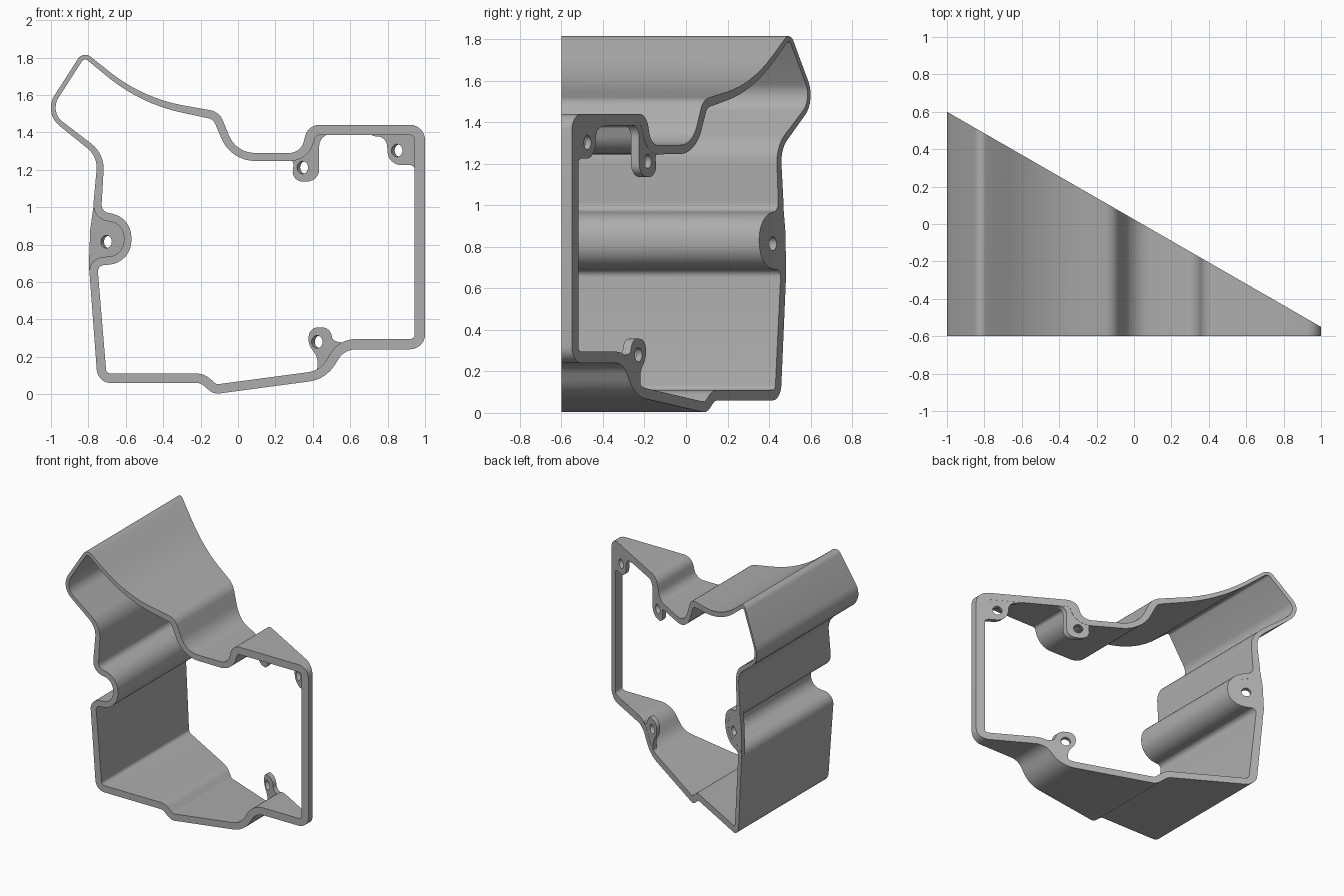
import bpy, bmesh, math
from mathutils import Vector

cube = bpy.data.objects.get("Cube")
if cube:
    bpy.data.objects.remove(cube)

metal = bpy.data.materials.new("plain_grey")
metal.use_nodes = True
GREY = (0.42, 0.42, 0.42, 1)
metal.diffuse_color = GREY
metal.node_tree.nodes["Principled BSDF"].inputs["Base Color"].default_value = GREY

FRONT = -0.6
SLOPE = -0.575


def slant(x):
    """Depth of the slanted rear plane at x."""
    return 0.025 + SLOPE * x


def rounded(corners, steps=8):
    """Round each (x, z, cut) corner with an arc starting `cut` away from it."""
    path = []
    count = len(corners)
    for i, (x, z, cut) in enumerate(corners):
        here = Vector((x, z))
        if cut <= 0:
            path.append(here)
            continue
        a = (Vector(corners[i - 1][:2]) - here).normalized()
        b = (Vector(corners[(i + 1) % count][:2]) - here).normalized()
        half = a.angle(b) / 2
        radius = cut * math.tan(half)
        middle = (a + b).normalized()
        centre = here + middle * (radius / math.sin(half))
        start, end = here + a * cut - centre, here + b * cut - centre
        sweep = math.pi - 2 * half
        for k in range(steps + 1):
            t = k / steps
            p = (start * math.sin((1 - t) * sweep) + end * math.sin(t * sweep)) / math.sin(sweep)
            path.append(centre + p)
    return path


def inset(corners):
    """Offset (x, z, cut, thickness) corners inward, keeping arcs concentric."""
    result = []
    count = len(corners)
    for i, (x, z, cut, thick) in enumerate(corners):
        here = Vector((x, z))
        d1 = (here - Vector(corners[i - 1][:2])).normalized()
        d2 = (Vector(corners[(i + 1) % count][:2]) - here).normalized()
        n1, n2 = Vector((d1.y, -d1.x)), Vector((d2.y, -d2.x))
        p = here + (n1 + n2) * (thick / (1 + n1.dot(n2)))
        turn = math.atan2(d1.x * d2.y - d1.y * d2.x, d1.dot(d2))
        result.append((p.x, p.y, max(cut + thick * math.tan(turn / 2), 0.006)))
    return result


def finish(name, bm):
    bmesh.ops.recalc_face_normals(bm, faces=bm.faces)
    mesh = bpy.data.meshes.new(name)
    bm.to_mesh(mesh)
    bm.free()
    mesh.materials.append(metal)
    obj = bpy.data.objects.new(name, mesh)
    bpy.context.collection.objects.link(obj)
    bpy.ops.object.select_all(action="DESELECT")
    obj.select_set(True)
    bpy.context.view_layer.objects.active = obj
    bpy.ops.object.shade_smooth_by_angle(angle=math.radians(32))


def bridge(bm, one, two):
    for i in range(len(one)):
        bm.faces.new((one[i - 1], one[i], two[i], two[i - 1]))


# Housing wall: outer corners as x, z, corner cut, wall thickness
WALL = [
    (-0.828, 1.836, 0.05, 0.025), (-0.507, 1.582, 0.22, 0.032),
    (-0.1, 1.51, 0.05, 0.045), (-0.01, 1.29, 0.1, 0.042),
    (0.335, 1.29, 0.06, 0.045), (0.375, 1.44, 0.06, 0.055),
    (1, 1.44, 0.08, 0.055), (1, 0.24, 0.08, 0.055),
    (0.57, 0.24, 0.06, 0.055), (0.47, 0.08, 0.09, 0.05),
    (-0.13, 0, 0.03, 0.05), (-0.2, 0.06, 0.02, 0.05),
    (-0.75, 0.06, 0.07, 0.05), (-0.8, 0.73, 0.08, 0.045),
    (-0.61, 0.74, 0.08, 0.04), (-0.61, 0.91, 0.07, 0.04),
    (-0.78, 0.94, 0.08, 0.045), (-0.75, 1.27, 0.07, 0.035),
    (-1.041, 1.505, 0.11, 0.025),
]


def build_wall():
    bm = bmesh.new()
    outer = rounded([c[:3] for c in WALL])
    inner = rounded(inset(WALL))

    def ring(path, depth):
        return [bm.verts.new((p.x, depth(p.x), p.y)) for p in path]

    loops = [ring(outer, lambda x: FRONT), ring(outer, slant),
             ring(inner, slant), ring(inner, lambda x: FRONT)]
    for i in range(4):
        bridge(bm, loops[i - 1], loops[i])
    finish("housing_wall", bm)


# Screw lugs: thin plates on the slanted plane, with a hole square to it
def build_lug(name, corners, hole_x, hole_z, radius=0.034, thick=0.04):
    bm = bmesh.new()
    outline = rounded(corners)
    lean = math.cos(math.atan(SLOPE))
    shift = thick * SLOPE * lean * lean
    turns = [2 * math.pi * k / 24 for k in range(24)]
    sides = []
    for back, drop, move in ((True, 0.001, 0), (False, thick, shift)):
        edge = [bm.verts.new((p.x, slant(p.x) - drop, p.y)) for p in outline]
        hole = []
        for a in turns:
            x = hole_x + move + radius * lean * math.cos(a)
            hole.append(bm.verts.new((x, slant(x) - drop, hole_z + radius * math.sin(a))))
        edges = [bm.edges.new((loop[i - 1], loop[i]))
                 for loop in (edge, hole) for i in range(len(loop))]
        bmesh.ops.triangle_fill(bm, edges=edges, use_beauty=True,
                                normal=(-SLOPE, 1, 0))
        sides.append((edge, hole))
    for one, two in zip(*sides):
        bridge(bm, one, two)
    finish(name, bm)


build_wall()

build_lug("side_lug", [
    (-0.785, 0.6, 0), (-0.798, 0.68, 0), (-0.79, 0.88, 0), (-0.765, 1.06, 0),
    (-0.74, 0.95, 0.03), (-0.59, 0.93, 0.06), (-0.59, 0.72, 0.06),
    (-0.75, 0.715, 0.03)], -0.687, 0.815)

build_lug("upper_middle_lug", [
    (0.24, 1.268, 0), (0.3, 1.25, 0.03), (0.285, 1.137, 0.06),
    (0.434, 1.137, 0.065), (0.434, 1.375, 0.05), (0.52, 1.4, 0),
    (0.41, 1.41, 0), (0.365, 1.31, 0)], 0.362, 1.212)

build_lug("lower_lug", [
    (0.36, 0.1, 0), (0.425, 0.12, 0.03), (0.425, 0.2, 0.03),
    (0.372, 0.27, 0.04), (0.385, 0.355, 0.04), (0.495, 0.36, 0.05),
    (0.505, 0.285, 0.025), (0.6, 0.27, 0), (0.54, 0.24, 0),
    (0.47, 0.12, 0)], 0.44, 0.28)

build_lug("upper_corner_lug", [
    (0.72, 1.41, 0), (0.72, 1.38, 0), (0.795, 1.375, 0.05),
    (0.803, 1.225, 0.07), (0.947, 1.225, 0.03), (0.947, 1.18, 0),
    (0.975, 1.18, 0), (0.975, 1.34, 0), (0.96, 1.4, 0),
    (0.9, 1.41, 0)], 0.867, 1.303)
